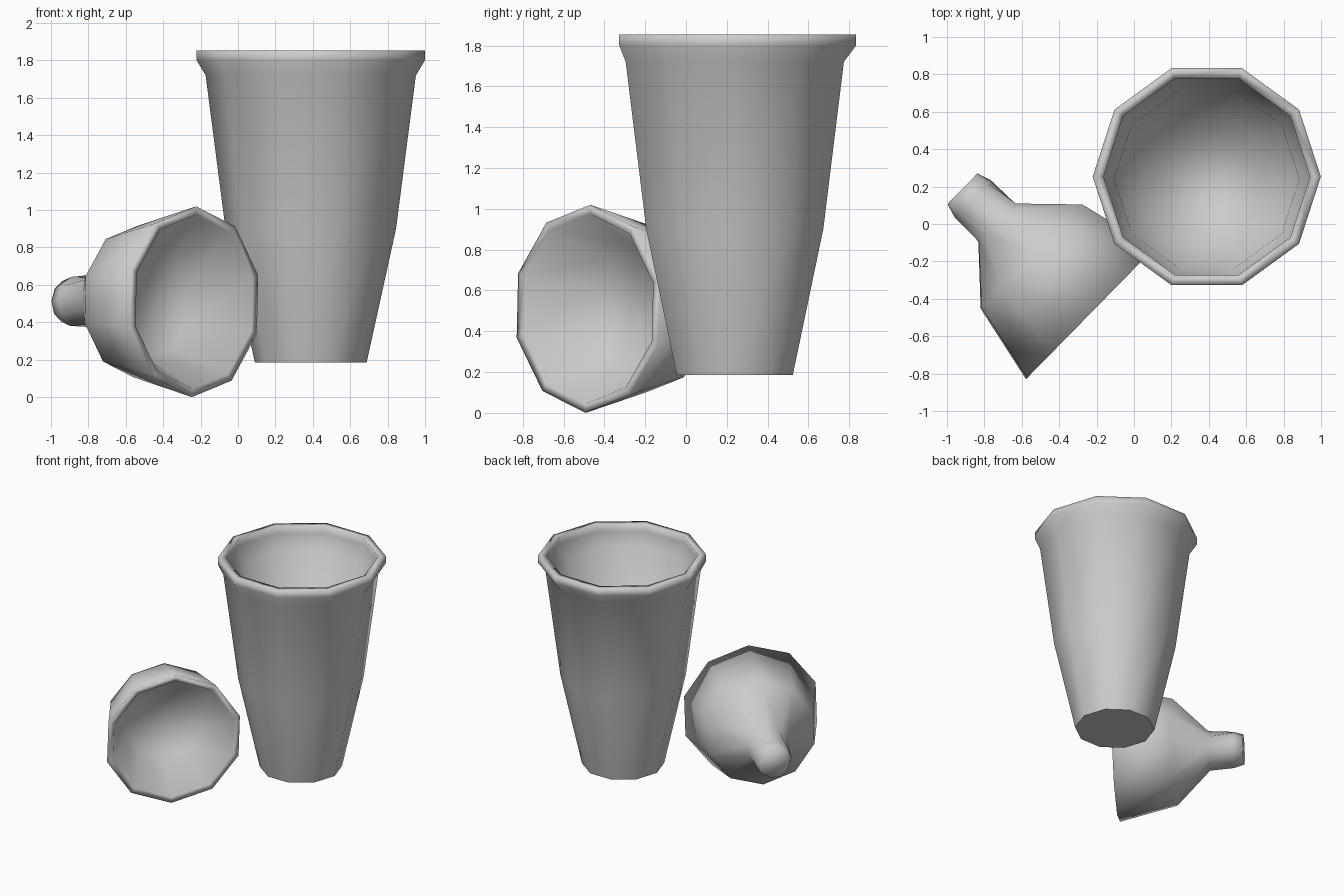
import bpy
import bmesh
from math import atan2, cos, pi, radians, sin
from mathutils import Matrix, Vector

SIDES = 10
HALF_STEP = pi / SIDES

cube = bpy.data.objects.get("Cube")
if cube:
    bpy.data.objects.remove(cube, do_unlink=True)

# One plain grey for everything
grey = bpy.data.materials.new("plain grey")
grey.use_nodes = True
grey.diffuse_color = (0.6, 0.6, 0.6, 1)
grey.node_tree.nodes["Principled BSDF"].inputs["Base Color"].default_value = (0.6, 0.6, 0.6, 1)


def lathe(name, rings, matrix, sharp_start=False):
    """Join (radius, height, turn, y shift) rings into a closed shell along local z."""
    bm = bmesh.new()
    loops = []
    for radius, height, turn, shift in rings:
        angles = [turn + 2 * HALF_STEP * i for i in range(SIDES)]
        loops.append([bm.verts.new((radius * cos(a), radius * sin(a) + shift, height))
                      for a in angles])
    for low, high in zip(loops, loops[1:]):
        for i in range(SIDES):
            j = (i + 1) % SIDES
            bm.faces.new((low[i], low[j], high[j], high[i]))
    base = bm.faces.new(loops[0][::-1])
    bm.faces.new(loops[-1])
    bmesh.ops.recalc_face_normals(bm, faces=bm.faces[:])
    for face in bm.faces:
        face.smooth = True
    if sharp_start:
        for edge in base.edges:
            edge.smooth = False
    mesh = bpy.data.meshes.new(name)
    bm.to_mesh(mesh)
    bm.free()
    mesh.materials.append(grey)
    obj = bpy.data.objects.new(name, mesh)
    obj.matrix_world = matrix
    bpy.context.collection.objects.link(obj)
    return obj


# Tapered cup: outer wall, hollow flared lip, inner wall and floor; the body sits slightly forward
cup_profile = [
    (0.299, 0.186), (0.456, 0.9), (0.562, 1.72), (0.61, 1.8), (0.61, 1.853),
    (0.552, 1.853), (0.58, 1.785), (0.495, 1.7), (0.36, 0.62),
]
lathe("tapered_cup", [(r, z, 0, -0.014 if z < 1.75 else 0) for r, z in cup_profile],
      Matrix.Translation((0.389, 0.253, 0)), sharp_start=True)

# Funnel lying on its side: spout tip, neck, cone, rim and hollow
funnel_profile = [
    (0.115, 0.955, 0), (0.138, 0.88, 0), (0.15, 0.695, HALF_STEP),
    (0.405, 0.438, HALF_STEP), (0.51, 0, HALF_STEP),
    (0.465, 0, HALF_STEP), (0.3, 0.33, HALF_STEP),
]
# Local z runs back along the spout, local x lies almost level
tilt = Matrix.Rotation(atan2(0.7, -0.714), 4, 'Z') @ Matrix.Rotation(radians(90), 4, 'Y') \
    @ Matrix.Rotation(radians(91.8), 4, 'Z')
lathe("funnel", [(r, z, turn, 0) for r, z, turn in funnel_profile],
      Matrix.Translation(Vector((-0.235, -0.48, 0.51))) @ tilt)
